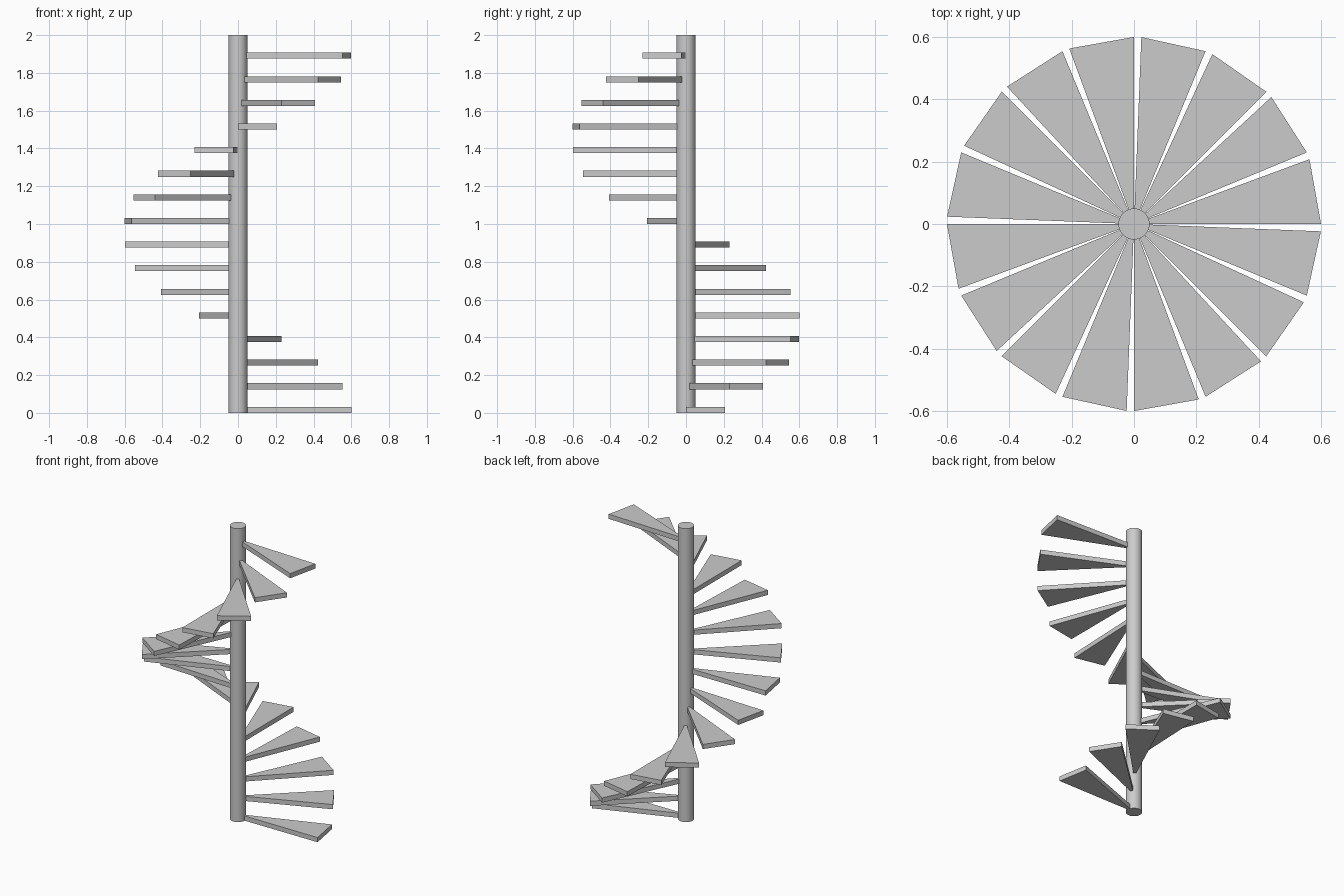
import bpy
import bmesh
from math import cos, sin, radians, pi

cube = bpy.data.objects.get("Cube")
if cube:
    bpy.data.objects.remove(cube, do_unlink=True)

HEIGHT = 2.0
STEPS = 16
POST_RADIUS = 0.05
OUTER_RADIUS = 0.6
THICKNESS = 0.032
RISE = HEIGHT / STEPS
TURN = 2 * pi / STEPS
TREAD_ANGLE = 0.9 * TURN

grey = bpy.data.materials.new("plain grey")
grey.use_nodes = True
colour = (0.6, 0.6, 0.6, 1)
grey.diffuse_color = colour
grey.node_tree.nodes["Principled BSDF"].inputs["Base Color"].default_value = colour

# Central post
bpy.ops.mesh.primitive_cylinder_add(vertices=32, radius=POST_RADIUS, depth=HEIGHT,
                                    location=(0, 0, HEIGHT / 2))
post = bpy.context.object
post.name = "central_post"
post.data.materials.append(grey)
bpy.ops.object.shade_smooth_by_angle(angle=radians(30))


# Wedge-shaped tread, shared by every step
def polar(radius, angle):
    return (radius * cos(angle), radius * sin(angle), 0)


bm = bmesh.new()
corners = [polar(POST_RADIUS, 0), polar(OUTER_RADIUS, 0),
           polar(OUTER_RADIUS, TREAD_ANGLE), polar(POST_RADIUS, TREAD_ANGLE)]
base = bm.faces.new([bm.verts.new(c) for c in corners])
top = bmesh.ops.extrude_face_region(bm, geom=[base])
bmesh.ops.translate(bm, vec=(0, 0, THICKNESS),
                    verts=[v for v in top["geom"] if isinstance(v, bmesh.types.BMVert)])
bmesh.ops.recalc_face_normals(bm, faces=bm.faces)
tread = bpy.data.meshes.new("tread")
bm.to_mesh(tread)
bm.free()
tread.materials.append(grey)

# Steps spiralling up around the post
for i in range(STEPS):
    step = bpy.data.objects.new(f"step_{i + 1}", tread)
    step.location.z = i * RISE
    step.rotation_euler.z = i * TURN
    bpy.context.collection.objects.link(step)
